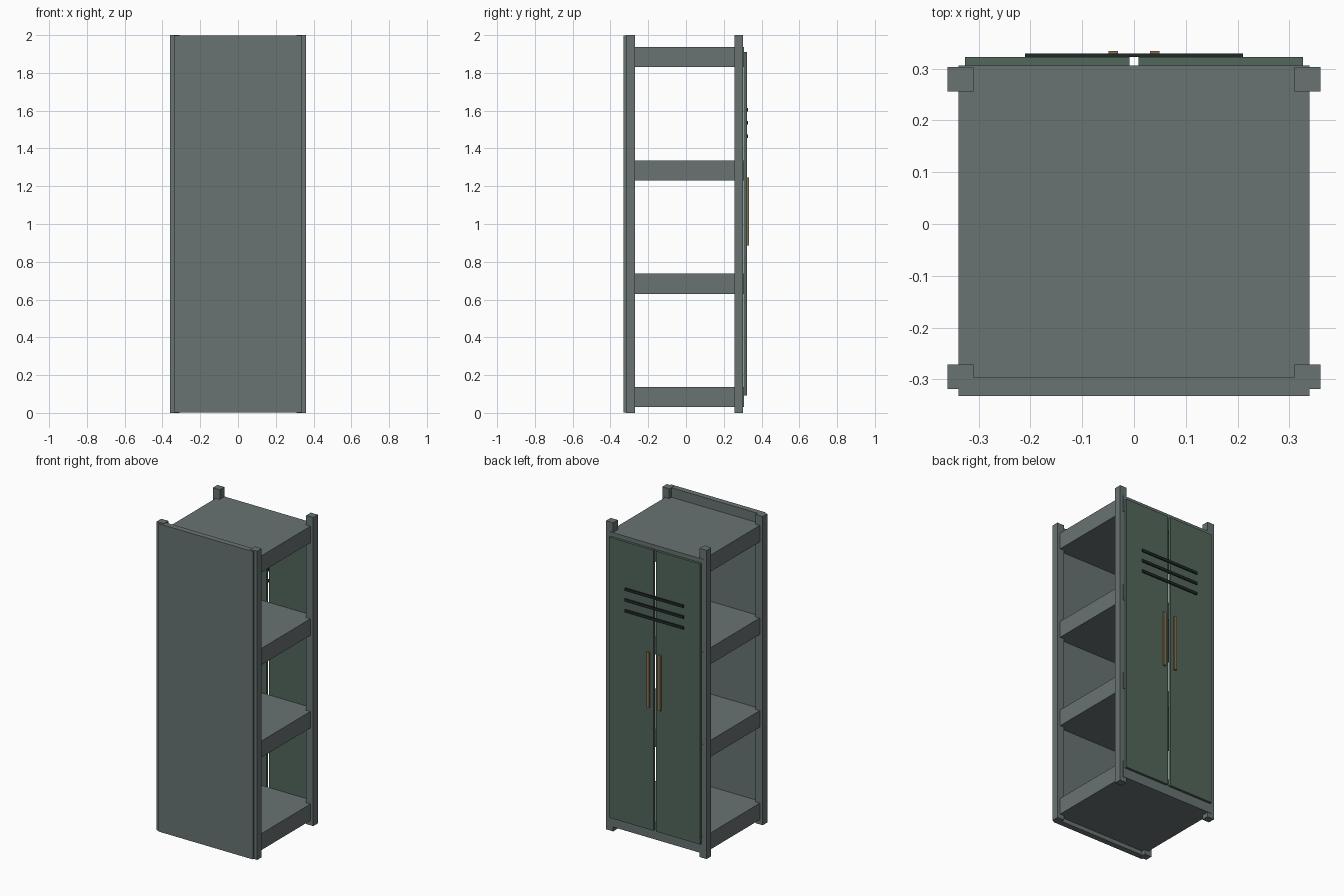
import bpy

if "Cube" in bpy.data.objects:
    bpy.data.objects.remove(bpy.data.objects["Cube"])


def mat(name, rgb):
    m = bpy.data.materials.new(name)
    m.diffuse_color = (*rgb, 1)
    m.use_nodes = True
    m.node_tree.nodes["Principled BSDF"].inputs["Base Color"].default_value = m.diffuse_color
    return m


steel = mat("steel_grey", (0.14, 0.17, 0.17))
green = mat("door_green", (0.085, 0.135, 0.105))
black = mat("vent_black", (0.015, 0.02, 0.02))
brass = mat("handle_brown", (0.27, 0.17, 0.08))


def box(name, x, y, z, m):
    """Box given by its (min, max) range on each axis."""
    bpy.ops.mesh.primitive_cube_add(
        size=1, location=[(a + b) / 2 for a, b in (x, y, z)])
    o = bpy.context.object
    o.name = name
    o.scale = [b - a for a, b in (x, y, z)]
    bpy.ops.object.transform_apply(location=False, rotation=False, scale=True)
    o.data.materials.append(m)
    return o


def span(side, a, b):
    """Mirror a range to the left (-1) or right (1)."""
    return tuple(sorted((side * a, side * b)))


# Back panel
box("back_panel", (-0.339, 0.339), (-0.332, -0.295), (0.003, 1.998), steel)

# Shelves, including top and bottom
for i in range(4):
    z = 0.03 + 0.6 * i
    box(f"shelf_{i + 1}", (-0.339, 0.339), (-0.306, 0.306), (z, z + 0.107), steel)

for s, side in ((-1, "left"), (1, "right")):
    # Corner posts
    box(f"door_side_post_{side}", span(s, 0.31, 0.36), (0.256, 0.303), (0, 2), steel)
    box(f"panel_side_post_{side}", span(s, 0.31, 0.36), (-0.318, -0.271), (0, 2), steel)
    # Doors and long handles
    box(f"door_{side}", span(s, 0.009, 0.326), (0.305, 0.322), (0.092, 1.91), green)
    box(f"handle_{side}", span(s, 0.031, 0.049), (0.322, 0.334), (0.885, 1.245), brass)

# Vent slats across both doors
for i in range(3):
    z = 1.465 + 0.07 * i
    box(f"vent_slat_{i + 1}", (-0.21, 0.21), (0.322, 0.329), (z - 0.009, z + 0.009), black)
